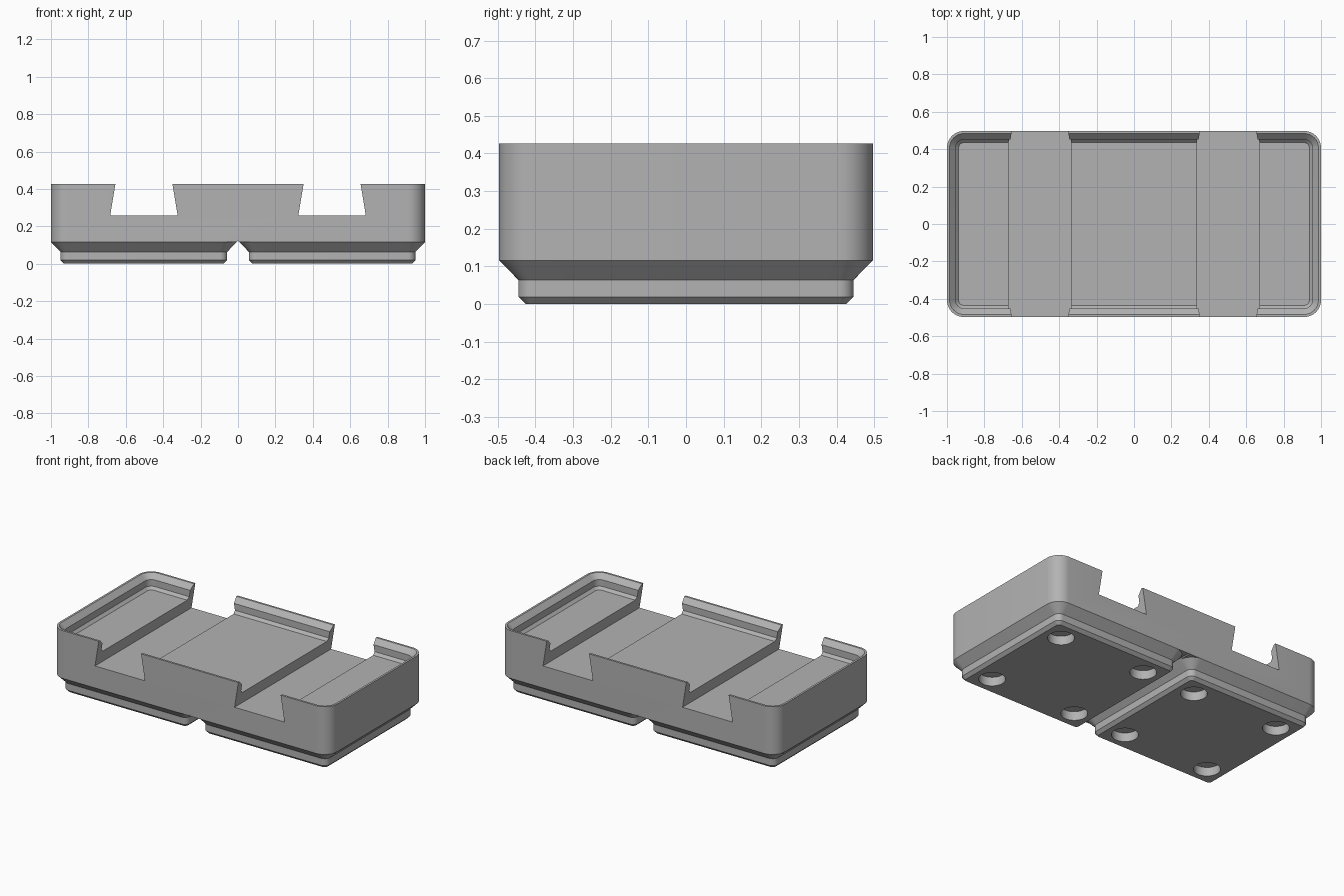
import bpy, bmesh
from math import cos, sin, pi

cube = bpy.data.objects.get("Cube")
if cube:
    bpy.data.objects.remove(cube, do_unlink=True)

grey = bpy.data.materials.new("plain grey")
grey.use_nodes = True
grey.diffuse_color = (0.45, 0.45, 0.45, 1)
grey.node_tree.nodes["Principled BSDF"].inputs["Base Color"].default_value = (0.45, 0.45, 0.45, 1)

RADIUS = 0.09      # outer corner radius
HALF_UNIT = 0.497  # half width of one grid unit
PITCH = 0.503      # unit centre distance from the middle


def make_object(name, bm):
    bmesh.ops.recalc_face_normals(bm, faces=bm.faces)
    mesh = bpy.data.meshes.new(name)
    bm.to_mesh(mesh)
    bm.free()
    mesh.materials.append(grey)
    obj = bpy.data.objects.new(name, mesh)
    bpy.context.collection.objects.link(obj)
    return obj


def rounded_stack(name, half_x, half_y, profile, centre_x=0, steps=10):
    """Loft rounded rectangles through (inset, height) pairs and cap both ends."""
    bm = bmesh.new()
    rings = []
    for inset, z in profile:
        r = RADIUS - inset
        ring = []
        for quarter, (sx, sy) in enumerate([(1, 1), (-1, 1), (-1, -1), (1, -1)]):
            for i in range(steps + 1):
                a = (quarter + i / steps) * pi / 2
                ring.append(bm.verts.new((centre_x + sx * (half_x - RADIUS) + r * cos(a),
                                          sy * (half_y - RADIUS) + r * sin(a), z)))
        rings.append(ring)
    for low, high in zip(rings, rings[1:]):
        for i in range(len(low)):
            j = (i + 1) % len(low)
            bm.faces.new((low[i], low[j], high[j], high[i]))
    bm.faces.new(rings[0][::-1])
    bm.faces.new(rings[-1])
    return make_object(name, bm)


def prism(name, section):
    """Extrude an x-z outline along y, past both walls."""
    bm = bmesh.new()
    face = bm.faces.new([bm.verts.new((x, -0.6, z)) for x, z in section])
    new = bmesh.ops.extrude_face_region(bm, geom=[face])["geom"]
    bmesh.ops.translate(bm, vec=(0, 1.2, 0),
                        verts=[v for v in new if isinstance(v, bmesh.types.BMVert)])
    return make_object(name, bm)


def cut(target, cutter):
    cutter.hide_render = True
    mod = target.modifiers.new("cut", 'BOOLEAN')
    mod.operation = 'DIFFERENCE'
    mod.solver = 'EXACT'
    mod.object = cutter
    bpy.context.view_layer.objects.active = target
    bpy.ops.object.modifier_apply(modifier=mod.name)
    bpy.data.objects.remove(cutter, do_unlink=True)


# Tray body: outer wall, stepped stacking lip and inner floor
body = rounded_stack("tray_body", 1.0, HALF_UNIT, [
    (0, 0.116), (0, 0.427), (0.0135, 0.427), (0.0455, 0.395),
    (0.0455, 0.352), (0.0623, 0.335)])

# Two dovetail slots, wider at the bottom
for side in (-1, 1):
    c = side * PITCH
    cut(body, prism("slot_cutter", [(c - 0.18, 0.259), (c + 0.18, 0.259),
                                    (c + 0.136, 0.527), (c - 0.136, 0.527)]))

# Small ridge groove between the feet
cut(body, prism("groove_cutter", [(-0.016, 0.106), (0.016, 0.106), (0, 0.122)]))

# Stepped feet with four round magnet pockets each
feet = []
for name, side in (("right_foot", -1), ("left_foot", 1)):
    c = side * PITCH
    foot = rounded_stack(name, HALF_UNIT, HALF_UNIT, [
        (0.0707, 0), (0.0515, 0.019), (0.0515, 0.064), (0, 0.116)], c)
    for dx in (-0.311, 0.311):
        for dy in (-0.311, 0.311):
            bm = bmesh.new()
            bmesh.ops.create_cone(bm, cap_ends=True, segments=40, radius1=0.078,
                                  radius2=0.078, depth=0.115)
            bmesh.ops.translate(bm, verts=bm.verts, vec=(c + dx, dy, 0))
            cut(foot, make_object("pocket_cutter", bm))
    feet.append(foot)

# Smooth corners, crisp edges
bpy.ops.object.select_all(action='DESELECT')
for obj in [body] + feet:
    obj.select_set(True)
bpy.context.view_layer.objects.active = body
bpy.ops.object.shade_smooth_by_angle(angle=0.45)
